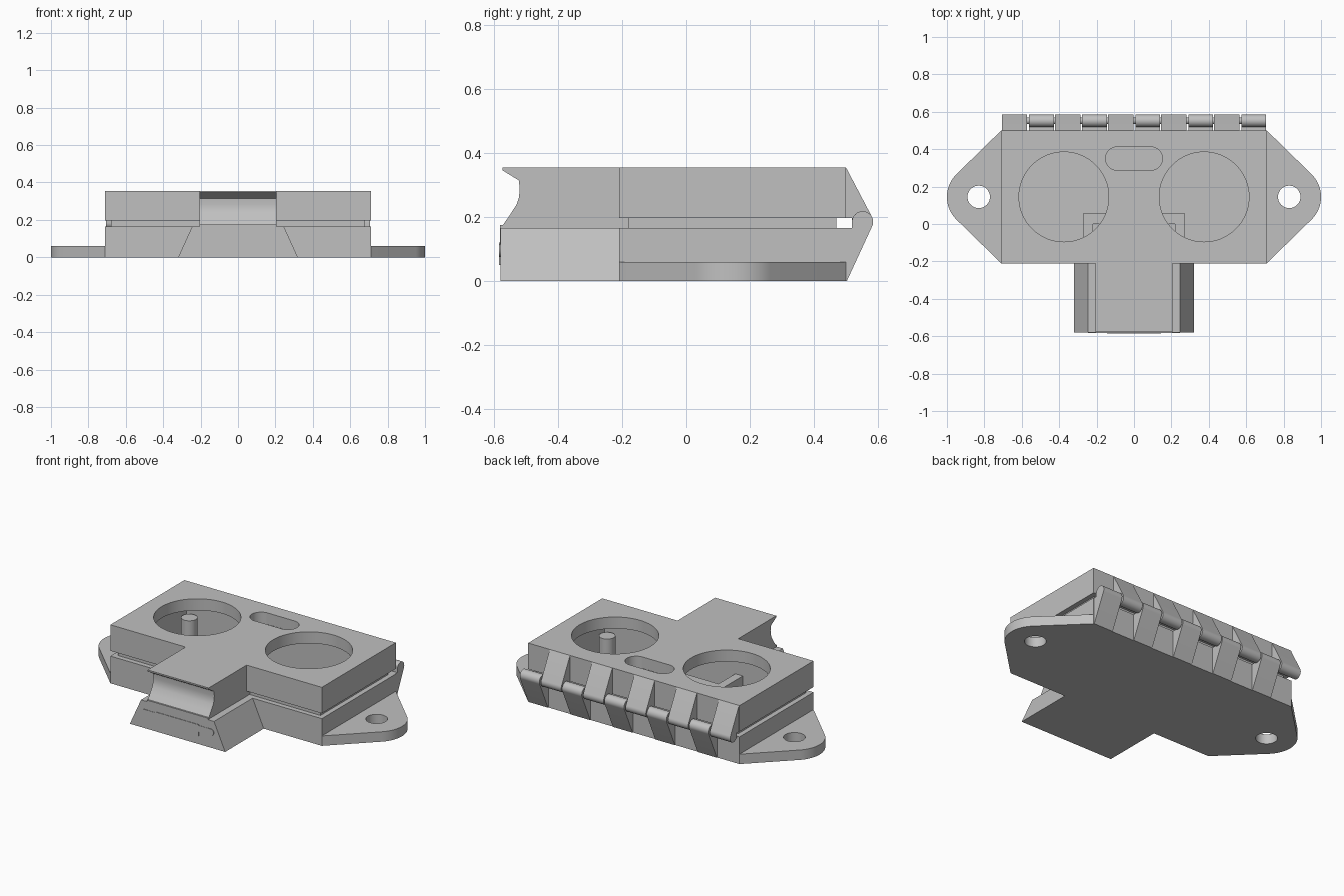
import bpy, bmesh
from math import sin, cos, radians

cube = bpy.data.objects.get("Cube")
if cube:
    bpy.data.objects.remove(cube)

grey = bpy.data.materials.new("plain grey")
grey.use_nodes = True
colour = (0.53, 0.53, 0.53, 1)
grey.diffuse_color = colour
grey.node_tree.nodes["Principled BSDF"].inputs["Base Color"].default_value = colour


def arc(cx, cy, r, start, end, steps=24):
    angles = [radians(start + (end - start) * i / steps) for i in range(steps + 1)]
    return [(cx + r * cos(a), cy + r * sin(a)) for a in angles]


def rect(x0, x1, y0, y1):
    return [(x0, y0), (x1, y0), (x1, y1), (x0, y1)]


def prism(name, outline, lo, hi, axis="z"):
    """Extrude a 2D outline from lo to hi along one axis."""
    place = {"x": lambda a, b, d: (d, a, b),
             "y": lambda a, b, d: (a, d, b),
             "z": lambda a, b, d: (a, b, d)}[axis]
    bm = bmesh.new()
    low = [bm.verts.new(place(a, b, lo)) for a, b in outline]
    high = [bm.verts.new(place(a, b, hi)) for a, b in outline]
    bm.faces.new(low)
    bm.faces.new(high)
    for i in range(len(low)):
        j = (i + 1) % len(low)
        bm.faces.new((low[i], low[j], high[j], high[i]))
    bmesh.ops.recalc_face_normals(bm, faces=bm.faces)
    mesh = bpy.data.meshes.new(name)
    bm.to_mesh(mesh)
    bm.free()
    mesh.materials.append(grey)
    obj = bpy.data.objects.new(name, mesh)
    bpy.context.collection.objects.link(obj)
    return obj


def boolean(target, other, operation="DIFFERENCE"):
    mod = target.modifiers.new("boolean", "BOOLEAN")
    mod.operation = operation
    mod.solver = "EXACT"
    mod.object = other
    activate(target)
    bpy.ops.object.modifier_apply(modifier=mod.name)
    bpy.data.objects.remove(other)


def activate(obj):
    bpy.ops.object.select_all(action="DESELECT")
    obj.select_set(True)
    bpy.context.view_layer.objects.active = obj


def circle(x, y, r, steps=64):
    return arc(x, y, r, 0, 360, steps)[:-1]


HALF, FRONT, BACK, MID = 0.71, -0.21, 0.5, 0.145
BASE_TOP, LID_LOW, LID_TOP = 0.165, 0.197, 0.355

# Base tray with a tapered front block
base = prism("base_tray", rect(-HALF, HALF, FRONT, BACK), 0, BASE_TOP)
block = [(-0.32, 0), (0.32, 0), (0.245, BASE_TOP), (-0.245, BASE_TOP)]
boolean(base, prism("block", block, -0.58, FRONT + 0.02, "y"), "UNION")
boolean(base, prism("cavity", rect(-0.66, 0.66, FRONT + 0.05, BACK - 0.05), 0.04, 0.3))
parts = [base]

# Mounting ears with rounded tips and screw holes
for side, label in ((1, "left"), (-1, "right")):
    outline = [(HALF, FRONT)] + arc(0.83, MID, 0.17, -45, 45) + [(HALF, BACK)]
    ear = prism(label + "_ear", [(side * x, y) for x, y in outline], 0, 0.06)
    boolean(ear, prism("screw_hole", circle(side * 0.83, MID, 0.06), -0.1, 0.2))
    parts.append(ear)

# Raised sealing lip
lip = prism("sealing_lip", rect(-0.68, 0.68, -0.18, 0.47), BASE_TOP - 0.005, LID_LOW)
boolean(lip, prism("lip_opening", rect(-0.66, 0.66, -0.16, 0.45), 0, 0.4))
parts.append(lip)

# Inner compartment wall and corner posts
wall = prism("compartment_wall", rect(-0.27, 0.27, FRONT + 0.04, 0.06), 0.035, BASE_TOP)
boolean(wall, prism("compartment", rect(-0.22, 0.22, -0.4, 0), 0, 0.4))
parts.append(wall)
for x in (-0.6, 0.6):
    for y in (-0.1, 0.39):
        parts.append(prism("corner_post", circle(x, y, 0.045, 32), 0.035, 0.2))

# Lid with a forward tongue, two round windows and a slot
lid = prism("lid", rect(-HALF, HALF, FRONT, BACK), LID_LOW, LID_TOP)
tongue = [(FRONT + 0.03, BASE_TOP + 0.001), (-0.578, BASE_TOP + 0.001), (-0.55, 0.207),
          (-0.53, 0.238), (-0.522, 0.262), (-0.52, 0.285), (-0.522, 0.314),
          (-0.574, 0.346), (-0.574, LID_TOP), (FRONT + 0.03, LID_TOP)]
boolean(lid, prism("tongue", tongue, -0.205, 0.205, "x"), "UNION")
boolean(lid, prism("lid_cavity", rect(-0.66, 0.66, -0.16, 0.45), 0.1, 0.285))
for x in (-0.375, 0.375):
    boolean(lid, prism("window", circle(x, MID, 0.24, 96), 0.2, 0.5))
slot = arc(0.09, 0.35, 0.062, -90, 90) + arc(-0.09, 0.35, 0.062, 90, 270)
boolean(lid, prism("slot", slot, 0.2, 0.5))
parts.append(lid)

# Latch on the front block
latch = rect(-0.22, 0.22, 0.075, 0.115)
latch = arc(0.225, 0.095, 0.02, -90, 90, 10) + arc(-0.225, 0.095, 0.02, 90, 270, 10)
parts.append(prism("latch_bar", latch, -0.584, -0.575, "y"))
parts.append(prism("latch_tab", rect(-0.145, 0.145, 0.05, 0.12), -0.585, -0.575, "y"))
parts.append(prism("latch_stem", rect(-0.205, 0.205, 0.11, 0.175), -0.582, -0.57, "y"))

# Hinge: lid and base knuckles alternate along the back edge
HY, HZ, HR = 0.552, 0.185, 0.033
base_knuckle = ([(BACK - 0.01, 0), (BACK + 0.003, 0)] + arc(HY, HZ, HR, -26, 180)
                + [(HY - HR, BASE_TOP), (BACK - 0.01, BASE_TOP)])
lid_knuckle = ([(BACK - 0.01, LID_TOP), (BACK, LID_TOP)] + arc(HY, HZ, HR, 27, -180)
               + [(HY - HR, LID_LOW), (BACK - 0.01, LID_LOW)])
step = 2 * HALF / 10
for i in range(10):
    x = -HALF + step * (i + 0.5)
    if i % 2 == 0:
        parts.append(prism("lid_knuckle", lid_knuckle, x - 0.068, x + 0.068, "x"))
    else:
        parts.append(prism("base_knuckle", base_knuckle, x - 0.064, x + 0.068, "x"))
parts.append(prism("hinge_pin", circle(HY, HZ, 0.018, 24), -0.7, 0.7, "x"))

# Smooth the round surfaces, keep the edges sharp
for part in parts:
    activate(part)
    bpy.ops.object.shade_smooth_by_angle(angle=radians(25))
